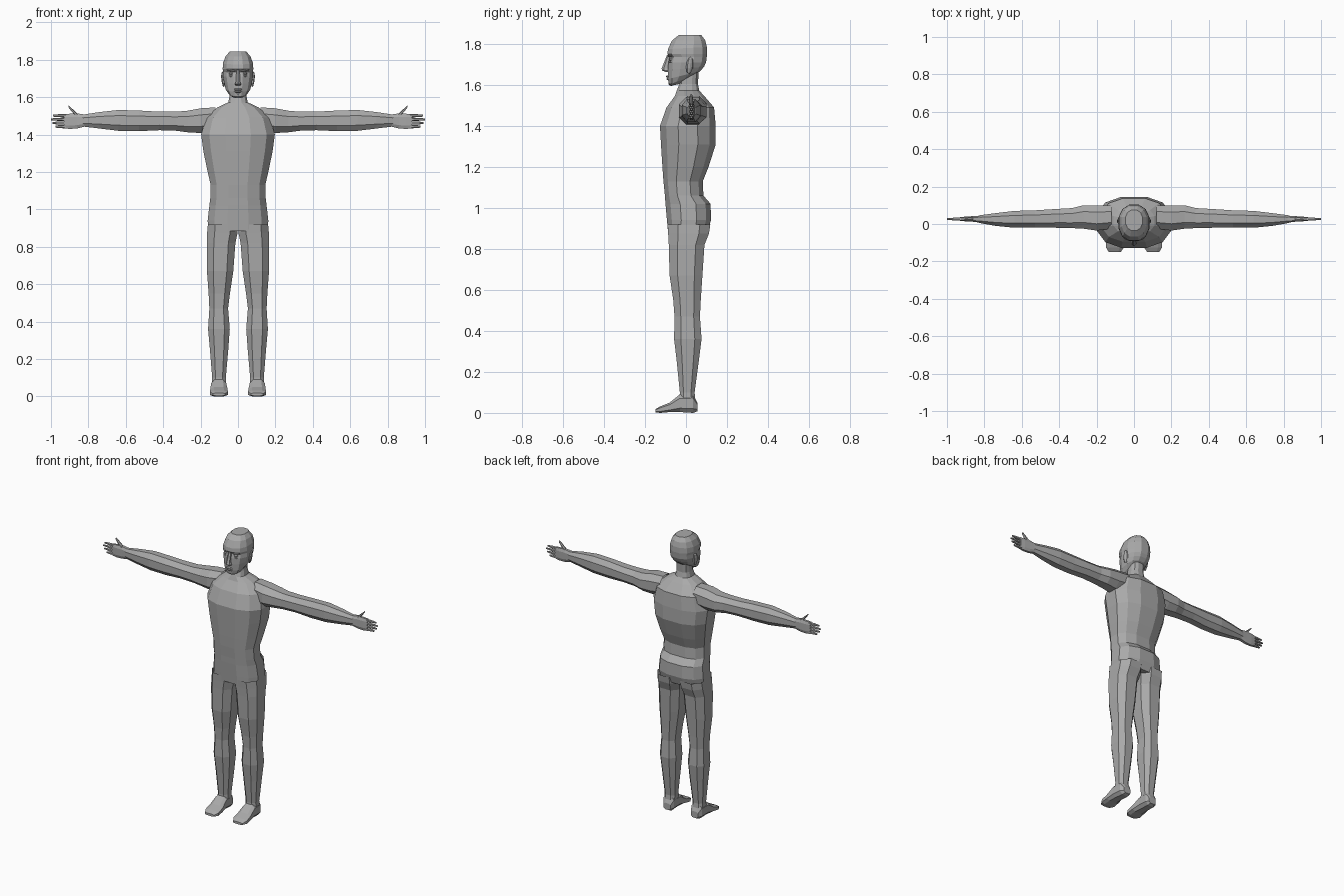
import bpy, bmesh, math
from mathutils import Vector, Matrix

skin = bpy.data.materials.new("grey_clay")
skin.diffuse_color = (0.4, 0.4, 0.4, 1)


def finish(name, bm, mirror):
    bmesh.ops.recalc_face_normals(bm, faces=bm.faces)
    me = bpy.data.meshes.new(name)
    bm.to_mesh(me)
    bm.free()
    me.materials.append(skin)
    ob = bpy.data.objects.new(name, me)
    bpy.context.collection.objects.link(ob)
    if mirror:
        ob.modifiers.new("mirror", 'MIRROR').use_axis = (True, False, False)
    return ob


def loft(name, axis, rings, n=8, power=2.4, caps=(True, True), mirror=True):
    """Tube through rings (pos, a0, a1, b0, b1[, tilt]); a and b are the other two axes."""
    unit = []
    for i in range(n):
        t = 2 * math.pi * (i + 0.5) / n
        c, s = math.cos(t), math.sin(t)
        unit.append((math.copysign(abs(c) ** (2 / power), c),
                     math.copysign(abs(s) ** (2 / power), s)))
    ma = max(u[0] for u in unit)
    mb = max(u[1] for u in unit)
    bm = bmesh.new()
    loops = []
    for r in rings:
        p, a0, a1, b0, b1 = r[:5]
        tilt = r[5] if len(r) > 5 else 0
        loop = []
        for u, v in unit:
            a = (a0 + a1) / 2 + u / ma * (a1 - a0) / 2
            db = v / mb * (b1 - b0) / 2
            b, q = (b0 + b1) / 2 + db, p + tilt * db
            loop.append(bm.verts.new({'x': (q, a, b), 'y': (a, q, b), 'z': (a, b, q)}[axis]))
        loops.append(loop)
    for l, m in zip(loops, loops[1:]):
        for i in range(n):
            j = (i + 1) % n
            bm.faces.new((l[i], l[j], m[j], m[i]))
    if caps[0]:
        bm.faces.new(loops[0][::-1])
    if caps[1]:
        bm.faces.new(loops[-1])
    return finish(name, bm, mirror)


def blob(name, loc, size, rot=(0, 0, 0), seg=8, mirror=True):
    """Low-poly ellipsoid."""
    bm = bmesh.new()
    bmesh.ops.create_uvsphere(bm, u_segments=seg, v_segments=5, radius=1)
    m = Matrix.Translation(loc)
    for k, ang in zip('XYZ', rot):
        m = m @ Matrix.Rotation(ang, 4, k)
    bm.transform(m @ Matrix.Diagonal((*size, 1)))
    return finish(name, bm, mirror)


# Torso and neck
torso = [(.16, -.088, .105, .885), (.162, -.093, .122, .94), (.153, -.10, .12, 1.02),
         (.148, -.103, .085, 1.06), (.146, -.11, .082, 1.13), (.162, -.115, .11, 1.2),
         (.185, -.122, .145, 1.31), (.197, -.127, .145, 1.4), (.172, -.095, .137, 1.49),
         (.11, -.055, .09, 1.545), (.052, -.045, .065, 1.572), (.045, -.032, .058, 1.605),
         (.045, -.03, .062, 1.66)]
loft("torso", 'z', [(z, -h, h, a, b) for h, a, b, z in torso], n=12, power=2.5,
     caps=(True, False), mirror=False)

# Legs
loft("leg", 'z', [(.92, .0, .161, -.09, .119), (.875, .002, .165, -.087, .112),
                  (.82, .014, .167, -.084, .09), (.67, .025, .166, -.08, .08),
                  (.55, .043, .157, -.062, .072), (.47, .053, .153, -.056, .068),
                  (.36, .044, .16, -.058, .076), (.25, .052, .15, -.045, .062),
                  (.1, .065, .138, -.03, .042), (.07, .064, .14, -.032, .045)],
     n=8, power=2.6, caps=(False, False))

# Feet, heel to toe
loft("foot", 'y', [(.055, .075, .125, .008, .05), (.035, .064, .14, 0, .092),
                   (-.03, .063, .143, .004, .09), (-.08, .056, .148, .004, .05),
                   (-.125, .054, .15, 0, .032), (-.15, .07, .135, .003, .018)],
     n=8, power=3)

# Arms
loft("arm", 'x', [(.12, -.025, .10, 1.42, 1.545), (.20, -.035, .10, 1.408, 1.54),
                  (.27, -.025, .10, 1.412, 1.527), (.33, -.022, .085, 1.42, 1.522),
                  (.42, -.02, .08, 1.423, 1.522), (.53, -.02, .073, 1.418, 1.528),
                  (.64, -.02, .07, 1.42, 1.531), (.74, -.01, .058, 1.432, 1.52),
                  (.83, .006, .046, 1.443, 1.506)],
     n=8, power=2.3, caps=(False, False))

# Hand, fingers and thumb
loft("palm", 'x', [(.82, .007, .045, 1.442, 1.507), (.86, .012, .042, 1.432, 1.513),
                   (.90, .014, .04, 1.43, 1.511), (.93, .017, .036, 1.433, 1.51)],
     n=8, power=3, caps=(False, True))
for i, tip in enumerate((.975, .993, 1.0, .99)):
    z = 1.442 + i * .0195
    loft("finger", 'x', [(.92, .018, .036, z - .009, z + .009),
                         (.96, .019, .034, z - .008, z + .008),
                         (tip, .022, .031, z - .005, z + .005)], n=6, caps=(False, True))
loft("thumb", 'x', [(.845, .015, .04, 1.465, 1.50), (.868, .015, .036, 1.498, 1.521),
                    (.89, .016, .033, 1.524, 1.541), (.907, .02, .03, 1.546, 1.556)],
     n=6, caps=(False, True))

# Head: chin, jaw, cheeks, brow, crown
head = [(.026, -.076, -.03, 1.6, .2), (.05, -.083, .03, 1.622, .35), (.066, -.087, .07, 1.648, .25),
        (.074, -.088, .088, 1.68, .1), (.08, -.086, .098, 1.71, 0), (.079, -.08, .101, 1.735, 0),
        (.082, -.091, .103, 1.75, 0), (.08, -.088, .102, 1.78, .05), (.067, -.068, .094, 1.817, .0),
        (.045, -.035, .075, 1.843, .0)]
loft("head", 'z', [(z, -h, h, a, b, t) for h, a, b, z, t in head], n=12, power=2.3, mirror=False)

# Face: nose, lips, eyes, lids, ears
loft("nose", 'z', [(1.662, -.014, .014, -.095, -.07), (1.67, -.017, .017, -.116, -.07),
                   (1.68, -.012, .012, -.119, -.07), (1.745, -.008, .008, -.093, -.07)],
     n=6, mirror=False)
blob("upper_lip", (0, -.087, 1.641), (.025, .011, .006), mirror=False)
blob("lower_lip", (0, -.085, 1.629), (.021, .011, .007), mirror=False)
blob("chin", (0, -.072, 1.608), (.026, .014, .013), mirror=False)
blob("eye", (.034, -.069, 1.725), (.014, .014, .011))
blob("brow", (.036, -.078, 1.743), (.025, .009, .006), (0, -.12, .3))
blob("lower_lid", (.034, -.076, 1.712), (.018, .007, .004), (0, 0, .3))
blob("ear", (.08, .018, 1.695), (.009, .018, .042), (-.12, .1, .25))
